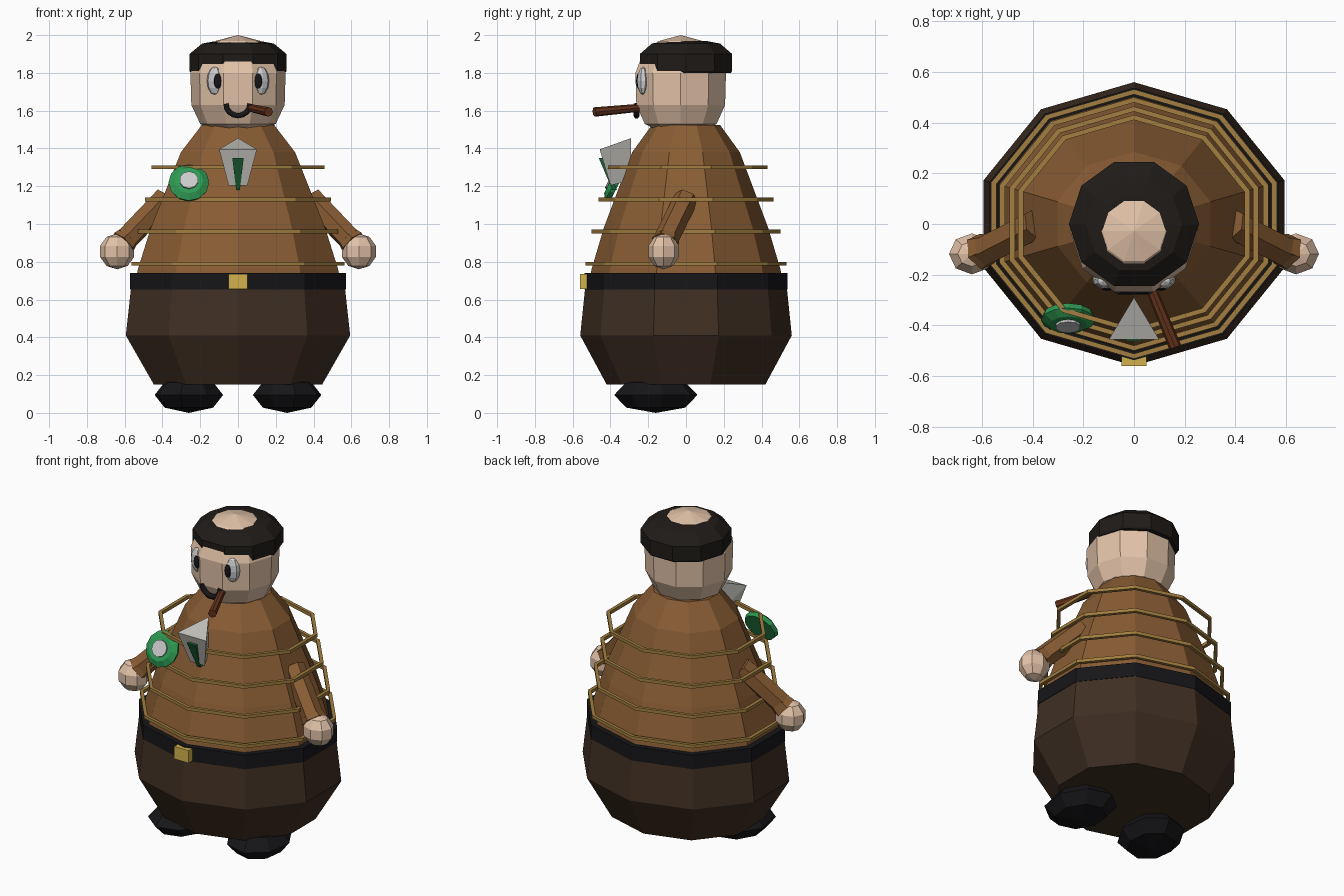
import bpy, bmesh
from math import sin, cos, pi, radians
from mathutils import Vector, Matrix

if "Cube" in bpy.data.objects:
    bpy.data.objects.remove(bpy.data.objects["Cube"])


def mat(name, r, g, b):
    m = bpy.data.materials.new(name)
    m.diffuse_color = (r, g, b, 1)
    m.use_nodes = True
    m.node_tree.nodes["Principled BSDF"].inputs["Base Color"].default_value = m.diffuse_color
    return m


SHIRT = mat("brown_cloth", .25, .108, .034)
PANTS = mat("dark_brown", .050, .028, .016)
SKIN = mat("skin", .76, .54, .39)
BLACK = mat("black", .008, .008, .010)
HAT = mat("hat_black", .014, .011, .009)
GOLD = mat("gold", .65, .45, .075)
STRIPE = mat("stripe_tan", .36, .21, .05)
GREEN = mat("green", .027, .32, .085)
DKGREEN = mat("dark_green", .012, .13, .036)
WOOD = mat("wood_brown", .13, .034, .012)
WHITE = mat("white", .75, .75, .73)
GREY = mat("collar_grey", .55, .54, .50)


def finish(name, bm, material):
    bmesh.ops.recalc_face_normals(bm, faces=bm.faces)
    me = bpy.data.meshes.new(name)
    bm.to_mesh(me)
    bm.free()
    me.materials.append(material)
    ob = bpy.data.objects.new(name, me)
    bpy.context.collection.objects.link(ob)
    return ob


def lathe(name, profile, material, n=10, start=90, sx=1, sy=1, cy=0, loop=False):
    """Spin (radius, z) points; loop=True closes the profile into a ring."""
    bm = bmesh.new()
    rings = []
    for r, z in profile:
        rings.append([bm.verts.new((r * sx * cos(radians(start) + 2 * pi * i / n),
                                    r * sy * sin(radians(start) + 2 * pi * i / n) + cy, z))
                      for i in range(n)])
    pairs = list(zip(rings, rings[1:])) + ([(rings[-1], rings[0])] if loop else [])
    for a, b in pairs:
        for i in range(n):
            j = (i + 1) % n
            bm.faces.new((a[i], a[j], b[j], b[i]))
    if not loop:
        bm.faces.new(rings[0])
        bm.faces.new(rings[-1])
    bmesh.ops.remove_doubles(bm, verts=bm.verts, dist=1e-5)
    return finish(name, bm, material)


def ball(name, loc, size, material, seg=8, rings=6, rot=0):
    bm = bmesh.new()
    m = Matrix.Translation(loc) @ Matrix.Rotation(rot, 4, 'Z') @ Matrix.Diagonal((*size, 1))
    bmesh.ops.create_uvsphere(bm, u_segments=seg, v_segments=rings, radius=1, matrix=m)
    return finish(name, bm, material)


def rod(name, a, b, r1, r2, material, n=8):
    a, b = Vector(a), Vector(b)
    d = b - a
    bm = bmesh.new()
    m = Matrix.Translation((a + b) / 2) @ d.to_track_quat('Z', 'Y').to_matrix().to_4x4()
    bmesh.ops.create_cone(bm, cap_ends=True, segments=n, radius1=r1, radius2=r2,
                          depth=d.length, matrix=m)
    return finish(name, bm, material)


def hull(name, pts, material):
    bm = bmesh.new()
    for p in pts:
        bm.verts.new(p)
    bmesh.ops.convex_hull(bm, input=bm.verts)
    return finish(name, bm, material)


# Body: trousers, shirt, belt and buckle (slightly wider than deep)
W = 1.115
lathe("trousers", [(.42, .15), (.56, .41), (.53, .70)], PANTS, sx=W)
lathe("shirt", [(.51, .70), (.50, .76), (.435, .98), (.285, 1.38), (.18, 1.525)], SHIRT, sx=W)
lathe("belt", [(.538, .652), (.538, .74)], BLACK, sx=W)
hull("buckle", [(x, y, z) for x in (-.05, .05) for y in (-.56, -.52) for z in (.657, .735)], GOLD)

# Thin shirt stripes standing off the cloth
for i, r in enumerate((.527, .495, .459, .426)):
    z = .79 + .17 * i
    lathe(f"stripe_{i + 1}", [(r + .005, z - .01), (r + .005, z + .01),
                              (r - .015, z + .01), (r - .015, z - .01)],
          STRIPE, sx=W, loop=True)

# Head and open-topped cap
lathe("head", [(.15, 1.505), (.20, 1.53), (.247, 1.63), (.252, 1.80), (.22, 1.88),
               (.125, 1.968), (0, 2.0)], SKIN, start=0, cy=-.028)
lathe("cap", [(.25, 1.80), (.257, 1.81), (.257, 1.90), (.19, 1.955), (.12, 1.968)],
      HAT, start=0)

# Mirrored parts: eyes, arms, hands, feet
for s, side in ((-1, "left"), (1, "right")):
    ball(f"eye_{side}", (s * .122, -.228, 1.758), (.045, .03, .075), WHITE, rot=s * .3)
    ball(f"pupil_{side}", (s * .107, -.250, 1.757), (.025, .014, .042), BLACK)
    rod(f"sleeve_{side}", (s * .385, 0, 1.135), (s * .59, -.105, .92), .065, .065, SHIRT, 6)
    rod(f"cuff_{side}", (s * .575, -.095, .935), (s * .607, -.11, .90), .062, .075, SHIRT, 6)
    ball(f"hand_{side}", (s * .64, -.118, .855), (.095, .085, .095), SKIN, 8, 5)
    ball(f"foot_{side}", (s * .26, -.16, .095), (.185, .225, .095), BLACK, 8, 4, s * .2)

# Smile: half ring swept along an arc
curve = bpy.data.curves.new("smile", 'CURVE')
curve.dimensions = '3D'
curve.bevel_depth = .016
curve.bevel_resolution = 1
curve.use_fill_caps = True
sp = curve.splines.new('POLY')
sp.points.add(8)
for i, p in enumerate(sp.points):
    a = pi + pi * i / 8
    p.co = (.064 * cos(a), -.262, 1.637 + .064 * sin(a), 1)
curve.materials.append(BLACK)
bpy.context.collection.objects.link(bpy.data.objects.new("smile", curve))

# Cigar
rod("cigar", (.065, -.25, 1.615), (.162, -.485, 1.593), .021, .025, WOOD)

# Collar bib: tapered three-sided cup, with a narrow tie in front
hull("collar_bib", [(0, -.29, 1.455), (-.1, -.457, 1.395), (.1, -.457, 1.395),
                    (0, -.29, 1.23), (-.05, -.40, 1.205), (.05, -.40, 1.205)], GREY)
hull("tie", [(s * w, y + d, z) for s in (-1, 1) for d in (0, .025)
             for w, y, z in ((.03, -.462, 1.35), (.01, -.39, 1.18))], DKGREEN)

# Round badge tilted back with the chest
c, n = Vector((-.26, -.38, 1.22)), Vector((0, -.89, .45))
rod("badge_rim", c - n * .025, c, .1, .108, GREEN, 12)
rod("badge_front", c, c + n * .022, .108, .075, GREEN, 12)
rod("badge_centre", c, c + n * .032, .05, .05, WHITE, 10)
